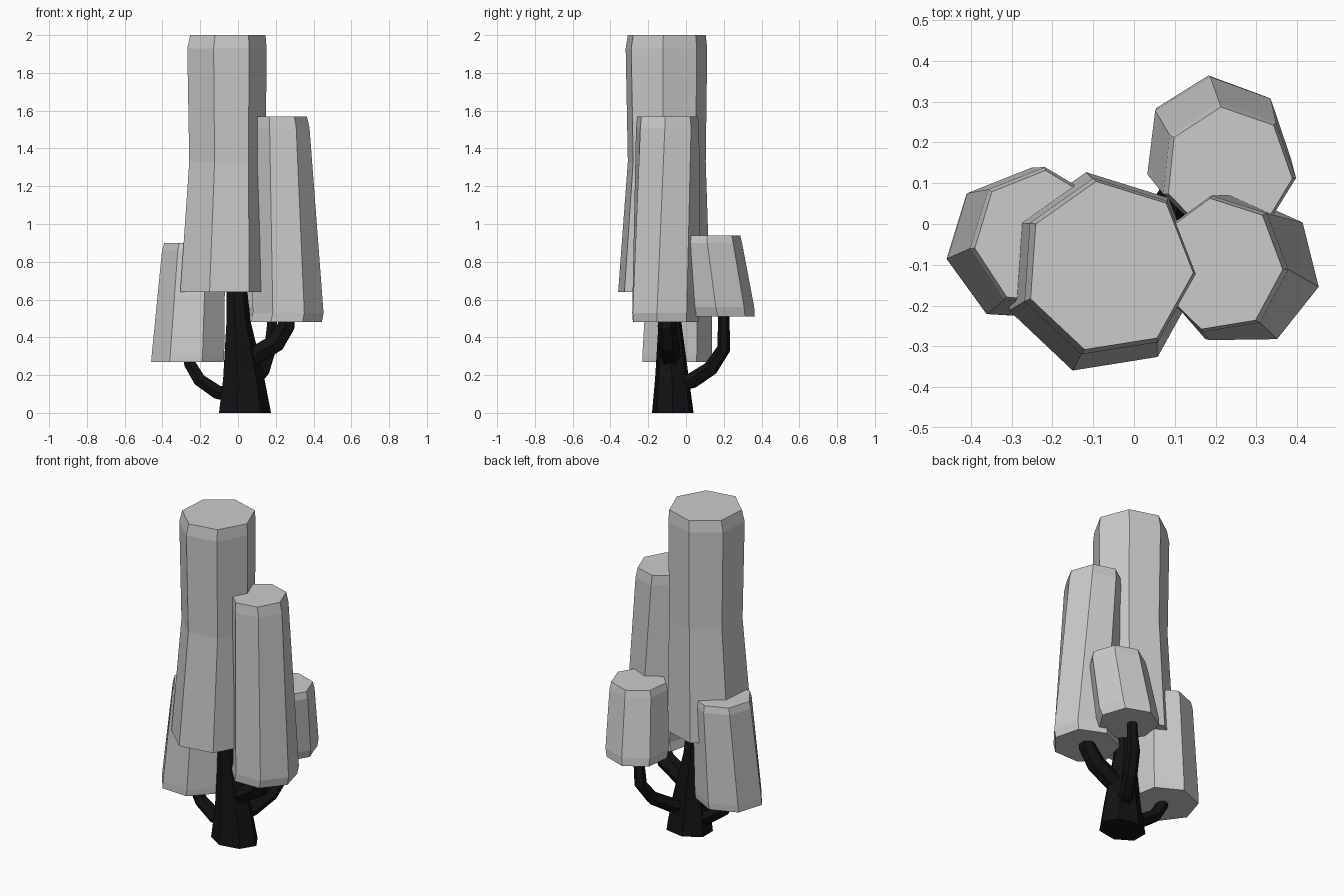
import bpy, bmesh
from math import cos, sin, pi, radians
from mathutils import Vector

dark = bpy.data.materials.new("dark_bark")
dark.diffuse_color = (0.006, 0.006, 0.006, 1)


def loft(name, rings, mat=None):
    """Skin equal-count rings of points and cap both ends."""
    bm = bmesh.new()
    loops = [[bm.verts.new(p) for p in ring] for ring in rings]
    n = len(loops[0])
    for a, b in zip(loops, loops[1:]):
        for i in range(n):
            j = (i + 1) % n
            bm.faces.new((a[i], a[j], b[j], b[i]))
    bm.faces.new(loops[0][::-1])
    bm.faces.new(loops[-1])
    bmesh.ops.recalc_face_normals(bm, faces=bm.faces)
    me = bpy.data.meshes.new(name)
    bm.to_mesh(me)
    bm.free()
    ob = bpy.data.objects.new(name, me)
    bpy.context.collection.objects.link(ob)
    if mat:
        me.materials.append(mat)
    return ob


def ring(cx, cy, z, rx, ry, phase, n=7):
    return [(cx + rx * cos(radians(phase) + 2 * pi * i / n),
             cy + ry * sin(radians(phase) + 2 * pi * i / n), z) for i in range(n)]


def column(name, sections, mat=None):
    """sections: (cx, cy, z, rx, ry, phase)"""
    return loft(name, [ring(*s) for s in sections], mat)


def branch(name, path, n=6):
    """Tapered tube; path: (x, y, z, radius)"""
    pts = [Vector(p[:3]) for p in path]
    rings = []
    for k, p in enumerate(pts):
        t = (pts[min(k + 1, len(pts) - 1)] - pts[max(k - 1, 0)]).normalized()
        out = pts[-1] - pts[0]
        out.z = 0
        side = Vector((0, 0, 1)).cross(out).normalized()
        up = t.cross(side).normalized()
        rings.append([p + path[k][3] * (side * cos(2 * pi * i / n) + up * sin(2 * pi * i / n))
                      for i in range(n)])
    return loft(name, rings, dark)


# Foliage columns: heptagonal, slightly leaning, chamfered tops
column("main_foliage", [
    (-0.08, -0.12, 0.64, 0.243, 0.25, -4),
    (-0.063, -0.105, 1.33, 0.21, 0.212, -4),
    (-0.066, -0.107, 1.93, 0.218, 0.222, -4),
    (-0.061, -0.105, 2.00, 0.207, 0.212, -4)])
column("right_foliage", [
    (0.255, -0.115, 0.48, 0.193, 0.183, -12),
    (0.265, -0.115, 0.53, 0.192, 0.187, -12),
    (0.215, -0.10, 1.51, 0.164, 0.172, -4),
    (0.21, -0.10, 1.57, 0.155, 0.165, -4)])
column("back_foliage", [
    (0.20, 0.19, 0.51, 0.172, 0.175, -7),
    (0.205, 0.18, 0.56, 0.182, 0.182, -7),
    (0.23, 0.13, 0.90, 0.168, 0.168, -6),
    (0.232, 0.128, 0.94, 0.157, 0.16, -6)])
column("left_foliage", [
    (-0.265, -0.055, 0.27, 0.197, 0.19, 35),
    (-0.262, -0.053, 0.31, 0.197, 0.192, 35),
    (-0.232, -0.035, 0.86, 0.172, 0.175, 34),
    (-0.23, -0.035, 0.90, 0.162, 0.167, 34)])

# Trunk with a flared foot
column("trunk", [
    (0.03, -0.07, 0.0, 0.145, 0.113, 0),
    (0.025, -0.074, 0.18, 0.115, 0.092, 0),
    (0.0, -0.085, 0.48, 0.068, 0.062, 0),
    (-0.012, -0.09, 0.70, 0.055, 0.055, 0)], dark)

# Curved branches carrying the side foliage
branch("left_branch", [(0.0, -0.07, 0.09, 0.045), (-0.11, -0.07, 0.11, 0.042),
                       (-0.205, -0.065, 0.175, 0.038), (-0.255, -0.06, 0.26, 0.035),
                       (-0.26, -0.06, 0.32, 0.033)])
branch("right_branch", [(0.03, -0.08, 0.27, 0.055), (0.10, -0.085, 0.31, 0.055),
                        (0.20, -0.09, 0.37, 0.055), (0.255, -0.10, 0.46, 0.05),
                        (0.26, -0.10, 0.54, 0.045)])
branch("back_branch", [(0.04, -0.05, 0.15, 0.045), (0.08, 0.03, 0.17, 0.043),
                       (0.135, 0.13, 0.235, 0.04), (0.17, 0.20, 0.34, 0.036),
                       (0.18, 0.20, 0.46, 0.031), (0.18, 0.20, 0.56, 0.028)])
